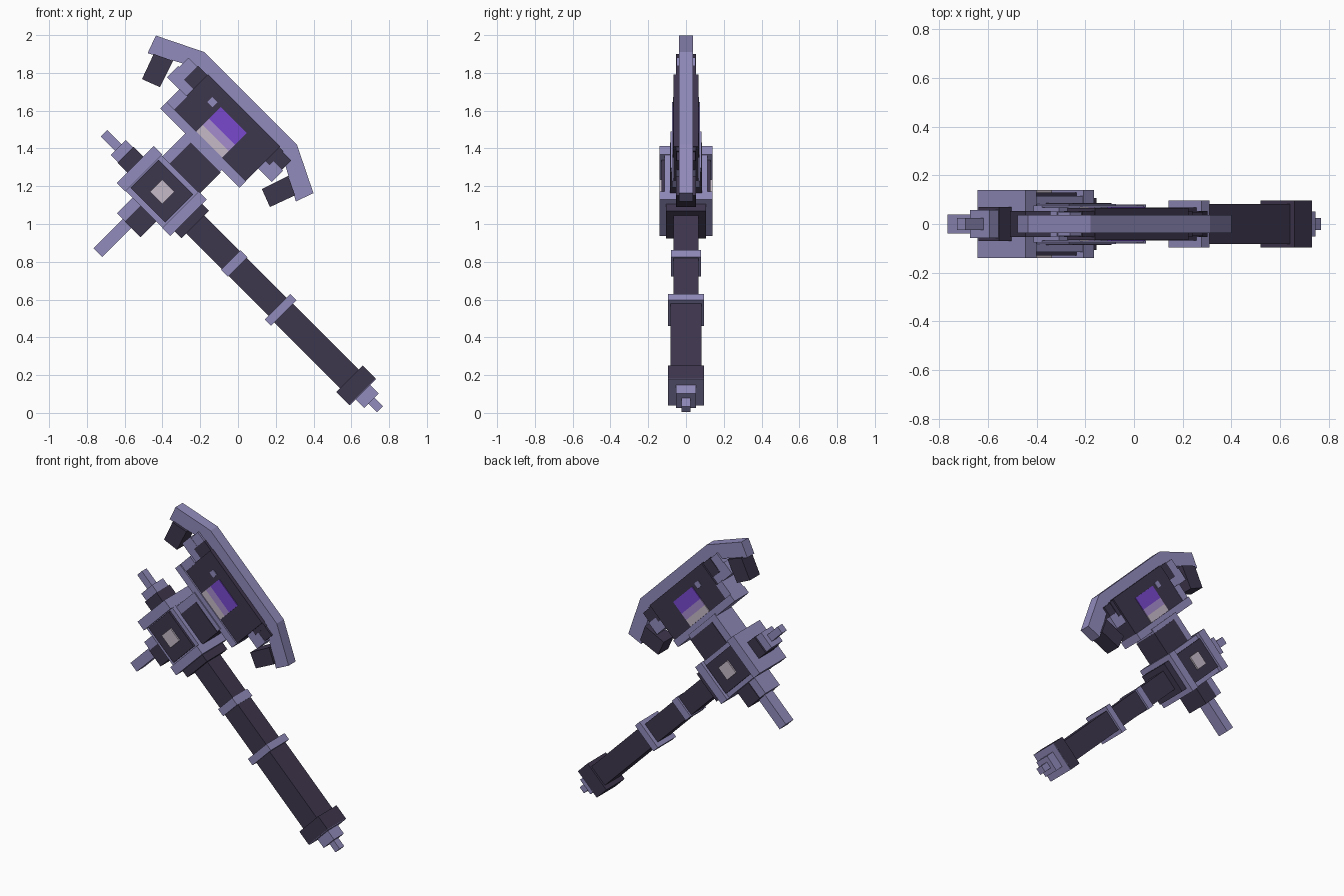
import bpy
import math
from mathutils import Matrix, Vector

cube = bpy.data.objects.get("Cube")
if cube:
    bpy.data.objects.remove(cube, do_unlink=True)


def material(name, rgb):
    m = bpy.data.materials.new(name)
    m.use_nodes = True
    m.diffuse_color = (*rgb, 1)
    bsdf = next(n for n in m.node_tree.nodes if n.type == "BSDF_PRINCIPLED")
    bsdf.inputs["Base Color"].default_value = (*rgb, 1)
    bsdf.inputs["Roughness"].default_value = 0.8
    return m


metal = material("lavender metal", (0.283, 0.258, 0.50))
dark = material("dark violet", (0.048, 0.037, 0.075))
purple = material("bright purple", (0.188, 0.065, 0.61))
lilac = material("lilac", (0.376, 0.262, 0.61))
pale = material("pale crystal", (0.56, 0.49, 0.58))

# Axe frame: u runs up the handle, v runs toward the blade, y is thickness
R = math.sqrt(0.5)
OFFSET = 0.545
MID = 1.13  # u of the head's mirror plane


def prism(name, outline, half_y, mat, y_mid=0.0):
    """Extrude a (u, v) outline through the thickness."""
    n = len(outline)
    verts = []
    for y in (y_mid - half_y, y_mid + half_y):
        for u, v in outline:
            verts.append(((v + OFFSET - u) * R, y, (u + v + OFFSET) * R))
    faces = [list(range(n)), list(range(2 * n - 1, n - 1, -1))]
    faces += [[i, i + n, (i + 1) % n + n, (i + 1) % n] for i in range(n)]
    mesh = bpy.data.meshes.new(name)
    mesh.from_pydata([Vector(p) for p in verts], [], faces)
    mesh.materials.append(mat)
    # Make the winding face outward
    area = sum(outline[i][0] * outline[(i + 1) % n][1]
               - outline[(i + 1) % n][0] * outline[i][1] for i in range(n))
    if area > 0:
        mesh.flip_normals()
    obj = bpy.data.objects.new(name, mesh)
    bpy.context.collection.objects.link(obj)
    return obj


def box(name, u0, u1, v0, v1, half_y, mat, y_mid=0.0):
    return prism(name, [(u0, v0), (u1, v0), (u1, v1), (u0, v1)], half_y, mat, y_mid)


def rod(name, u0, u1, half_v, half_y, mat):
    return box(name, u0, u1, -half_v, half_v, half_y, mat)


def plates(name, u0, u1, v0, v1, y, mat):
    """Thin matching plates on the front and back."""
    for side, sign in (("front", -1), ("back", 1)):
        box(f"{name}_{side}", u0, u1, v0, v1, 0.004, mat, sign * y)


# Pommel and handle
rod("pommel_tip", -0.518, -0.45, 0.022, 0.024, metal)
rod("pommel_block", -0.455, -0.385, 0.054, 0.052, metal)
rod("pommel_cap", -0.39, -0.38, 0.098, 0.096, metal)
rod("pommel_collar", -0.386, -0.289, 0.0985, 0.0965, dark)
rod("grip", -0.289, 0.21, 0.07, 0.083, dark)
rod("grip_ring", 0.203, 0.25, 0.096, 0.096, metal)
rod("shaft", 0.25, 0.87, 0.067, 0.067, dark)
rod("shaft_ring", 0.548, 0.6, 0.073, 0.08, metal)
rod("shaft_socket", 0.865, 0.92, 0.103, 0.107, dark)

# Hub with end bars, dark panels and crystal studs
rod("hub_lower_bar", 0.915, 0.975, 0.137, 0.14, metal)
rod("hub_upper_bar", 1.25, 1.315, 0.139, 0.14, metal)
rod("hub_core", 0.975, 1.25, 0.134, 0.115, metal)
rod("hub_panel", 0.985, 1.245, 0.105, 0.13, dark)
rod("hub_crystal", 1.066, 1.158, 0.046, 0.14, pale)

# Top spike
rod("top_spike_base", 1.31, 1.387, 0.06, 0.07, dark)
rod("top_spike_block", 1.385, 1.441, 0.056, 0.058, metal)
rod("top_spike", 1.44, 1.548, 0.024, 0.025, metal)

# Back spike
box("back_spike_base", 1.025, 1.2, -0.25, -0.12, 0.075, metal)
box("back_spike_sleeve", 1.022, 1.14, -0.252, -0.134, 0.08, dark)
box("back_spike", 1.092, 1.157, -0.47, -0.24, 0.04, metal)

# Neck between hub and blade body
box("neck_core", 0.97, 1.243, 0.13, 0.32, 0.082, metal)
box("neck_sleeve", 0.965, 1.19, 0.134, 0.29, 0.086, dark)

# Blade body
box("body_core", MID - 0.29, MID + 0.25, 0.35, 0.61, 0.065, dark)
box("body_end", MID + 0.245, MID + 0.3, 0.305, 0.45, 0.067, metal)
box("body_rail", MID - 0.292, MID + 0.3, 0.303, 0.352, 0.075, metal)

# Striped window and small studs
plates("window_pale_stripe", MID - 0.115, MID + 0.08, 0.353, 0.4, 0.066, pale)
plates("window_lilac_stripe", MID - 0.115, MID + 0.08, 0.4, 0.447, 0.066, lilac)
plates("window_purple_stripe", MID - 0.115, MID + 0.08, 0.447, 0.535, 0.066, purple)
plates("body_stud", MID + 0.11, MID + 0.148, 0.504, 0.542, 0.065, metal)

# Blade edge with two swept horns
half = [(0.346, 0.68), (0.59, 0.56), (0.555, 0.463), (0.315, 0.595)]
outline = [(MID + s, v) for s, v in half] + [(MID - s, v) for s, v in reversed(half)]
prism("blade_edge", outline, 0.037, metal)

# Mirrored shoulders and claws beneath the horns
claw = [(0.529, 0.483), (0.431, 0.53), (0.382, 0.382), (0.479, 0.345)]
for side, sign in (("upper", 1), ("lower", -1)):
    def span(a, b):
        return sorted((MID + sign * a, MID + sign * b))
    prism(f"{side}_claw", [(MID + sign * s, v) for s, v in claw], 0.053, dark)
    box(f"{side}_shoulder", *span(0.24, 0.392), 0.445, 0.53, 0.052, metal)
    box(f"{side}_shoulder_root", *span(0.24, 0.385), 0.52, 0.6, 0.05,
        metal if sign > 0 else dark)
    box(f"{side}_shoulder_fill", *span(0.23, 0.32), 0.5, 0.605, 0.054, dark)
